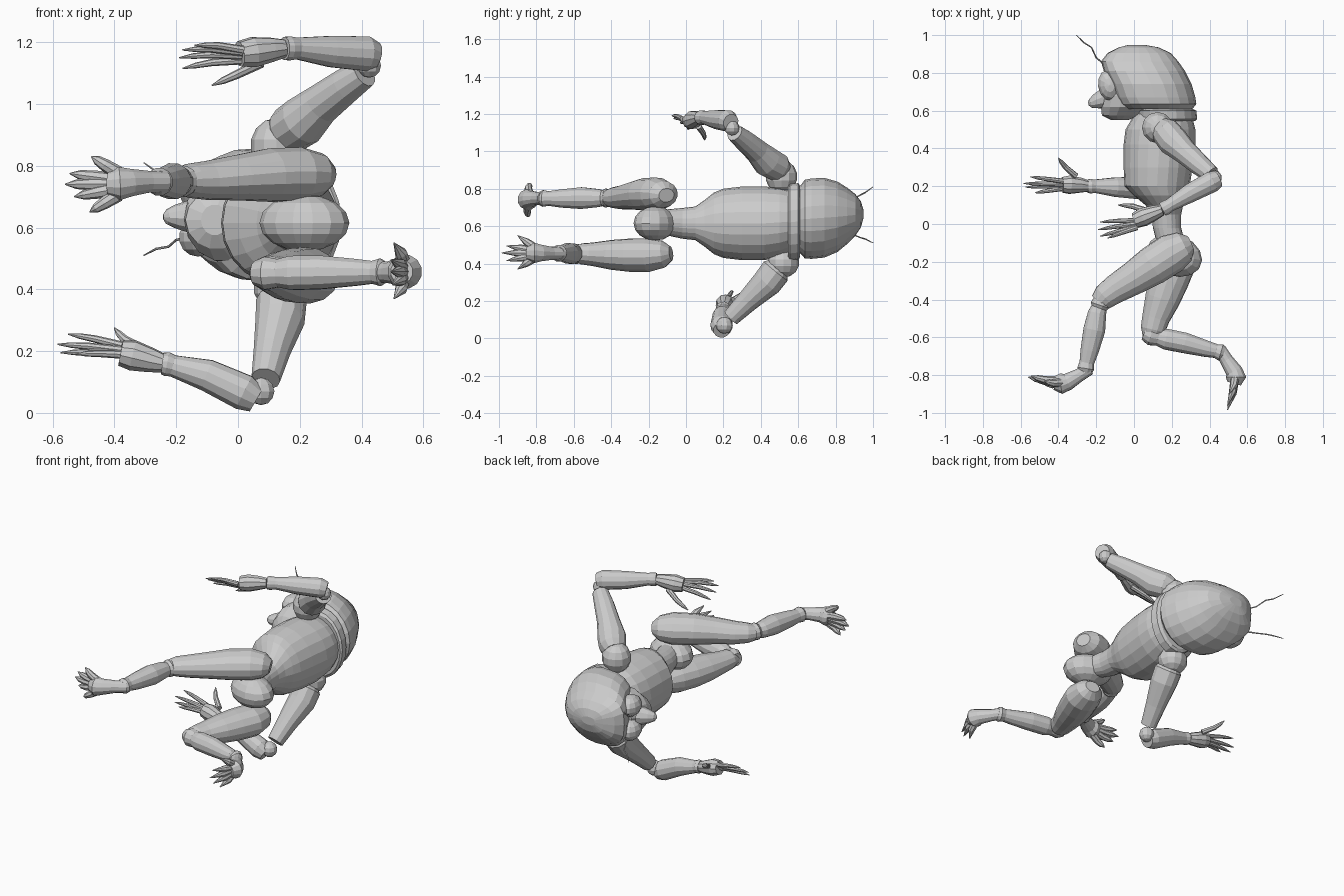
import bpy, bmesh, math
from mathutils import Vector as V

def skin(name, rings):
    """Join rings of points into one closed surface."""
    bm = bmesh.new()
    vr = [[bm.verts.new(p) for p in r] for r in rings]
    n = len(vr[0])
    for a, b in zip(vr, vr[1:]):
        for i in range(n):
            j = (i + 1) % n
            bm.faces.new((a[i], a[j], b[j], b[i]))
    bm.faces.new(vr[0][::-1])
    bm.faces.new(vr[-1])
    bmesh.ops.recalc_face_normals(bm, faces=bm.faces)
    me = bpy.data.meshes.new(name)
    bm.to_mesh(me)
    bm.free()
    ob = bpy.data.objects.new(name, me)
    bpy.context.collection.objects.link(ob)
    return ob

def tube(name, pts, sides=12, flat=1):
    """Tube through (x, y, z, radius) points; flat squashes it in z."""
    P = [V(p[:3]) for p in pts]
    rings, u = [], None
    for i, p in enumerate(P):
        t = (P[min(i + 1, len(P) - 1)] - P[max(i - 1, 0)]).normalized()
        if u is None:
            u = t.orthogonal()
        u = (u - t * u.dot(t)).normalized()
        w = t.cross(u)
        ring = []
        for k in range(sides):
            a = math.tau * k / sides
            d = pts[i][3] * (u * math.cos(a) + w * math.sin(a))
            d.z *= flat
            ring.append(p + d)
        rings.append(ring)
    return skin(name, rings)

def stack(name, rows, sides=20, boxy=1):
    """Upright body part: rows of (y, front x, back x, centre z, half width); boxy < 1 squares the front."""
    rings = []
    for y, x0, x1, cz, rz in rows:
        ring = []
        for k in range(sides):
            a = math.tau * k / sides
            c, s = math.cos(a), math.sin(a)
            e = boxy if c < 0 else 1
            c, s = math.copysign(abs(c) ** e, c), math.copysign(abs(s) ** e, s)
            ring.append(V(((x0 + x1) / 2 + (x1 - x0) / 2 * c, y, cz + rz * s)))
        rings.append(ring)
    return skin(name, rings)

def ball(name, loc, size, seg=14, rot=0):
    bpy.ops.mesh.primitive_uv_sphere_add(segments=seg, ring_count=seg // 2 + 1, location=loc, rotation=(0, 0, rot))
    ob = bpy.context.object
    ob.name = name
    ob.scale = size
    return ob

def digits(name, base, tips, r, spread=0.35, bend=(0, 0, 0)):
    """Pointed fingers or claws fanned out from a palm."""
    b = V(base)
    for i, t in enumerate(tips):
        t = V(t)
        s = b + V((0, (t - b).y, (t - b).z)) * spread * 0.6 + (t - b) * 0.08
        m = s.lerp(t, 0.5) + V(bend)
        q = s.lerp(t, 0.78) + V(bend) * 0.6
        tube(f"{name}_{i + 1}", [(*s, r), (*m, r * 0.85), (*q, r * 0.65), (*t, 0.002)], 8)

# Torso, waist and pelvis
stack("torso", [(-.10, .12, .27, .62, .07), (-.02, .1, .25, .615, .082), (.05, .095, .25, .615, .09),
                (.1, .06, .26, .615, .125), (.15, 0, .28, .615, .165), (.2, -.05, .295, .615, .185),
                (.3, -.055, .31, .615, .197), (.42, -.055, .325, .615, .197), (.5, -.045, .325, .62, .185),
                (.56, -.01, .31, .625, .165), (.6, .03, .27, .63, .12)])
ball("pelvis", (.215, -.165, .615), (.15, .11, .092), rot=-.35)
stack("collar", [(.545, .03, .325, .62, .19), (.555, .02, .335, .62, .205), (.6, .02, .33, .625, .205), (.61, .05, .31, .625, .19)])

# Head with helmet-like hair, squared around the face
stack("hair", [(.61, -.05, .31, .635, .18), (.635, -.08, .33, .638, .21), (.67, -.1, .325, .64, .215),
               (.74, -.125, .305, .645, .213), (.81, -.16, .27, .65, .188), (.86, -.175, .235, .655, .152),
               (.905, -.14, .195, .66, .112), (.935, -.08, .13, .663, .07), (.948, -.03, .06, .665, .025)], 20, .65)
stack("jaw", [(.55, -.12, -.03, .625, .05), (.575, -.17, .03, .625, .095), (.62, -.175, .08, .63, .14),
              (.68, -.165, .1, .635, .15), (.74, -.14, .1, .64, .13)], 14)
tube("nose", [(-.14, .67, .635, .06), (-.2, .65, .635, .04), (-.23, .638, .635, .025), (-.242, .636, .635, .008)], 10)
for side, s in (("left", 1), ("right", -1)):
    ball(f"{side}_eye", (-.13, .735, .643 + s * .075), (.062, .085, .062), 12, .15)
    tube(f"{side}_antenna", [(-.15, .84, .645 + s * .075, .005), (-.2, .88, .65 + s * .09, .004),
                             (-.225, .935, .653 + s * .115, .004), (-.265, .96, .656 + s * .125, .004),
                             (-.305, 1.0, .66 + s * .15, .002)], 6)

# Left arm
ball("left_shoulder", (.125, .51, .865), (.085, .085, .09), 12)
tube("left_upper_arm", [(.14, .51, .9, .06), (.165, .49, .915, .078), (.21, .435, .945, .082),
                        (.27, .38, 1.0, .066), (.35, .31, 1.06, .057), (.41, .26, 1.1, .047)])
ball("left_elbow", (.425, .245, 1.125), (.04, .04, .04), 10)
tube("left_forearm", [(.445, .24, 1.155, .045), (.415, .225, 1.163, .058), (.3, .165, 1.17, .052),
                      (.19, .1, 1.18, .036), (.165, .085, 1.18, .04), (.15, .077, 1.18, .038)])
tube("left_palm", [(.15, .075, 1.18, .03), (.11, .06, 1.176, .04), (.05, .037, 1.168, .05), (.005, .018, 1.162, .042)], 10)
digits("left_finger", (.03, .025, 1.163), [(-.14, -.075, 1.19), (-.18, -.065, 1.175), (-.19, -.03, 1.15), (-.18, .01, 1.115)], .014, .6, (0, .002, .006))
digits("left_thumb", (.09, .055, 1.16), [(-.085, .1, 1.06)], .017, .3, (0, .01, -.002))

# Right arm
ball("right_shoulder", (.14, .52, .405), (.09, .085, .08), 12)
tube("right_upper_arm", [(.14, .5, .38, .06), (.14, .48, .36, .082), (.136, .435, .3, .08),
                         (.11, .33, .2, .06), (.09, .24, .11, .047)])
ball("right_elbow", (.075, .205, .07), (.045, .045, .045), 10)
tube("right_forearm", [(.06, .19, .043, .045), (.02, .19, .066, .06), (-.1, .195, .122, .053),
                       (-.21, .2, .152, .036), (-.23, .2, .158, .04), (-.245, .2, .16, .036)])
tube("right_palm", [(-.24, .2, .16, .03), (-.28, .205, .17, .04), (-.34, .208, .186, .05), (-.38, .208, .194, .042)], 10)
digits("right_finger", (-.36, .208, .188), [(-.525, .165, .19), (-.575, .195, .195), (-.585, .215, .222), (-.55, .25, .255)], .014, .6, (0, 0, .003))
digits("right_thumb", (-.3, .22, .18), [(-.4, .35, .275)], .017, .3, (-.01, 0, -.005))

# Left leg, swung forward
tube("left_thigh", [(.3, -.105, .765, .045), (.265, -.12, .77, .085), (.2, -.155, .772, .107), (.1, -.22, .77, .105), (0, -.285, .762, .09),
                    (-.1, -.345, .753, .077), (-.155, -.385, .752, .068), (-.18, -.415, .75, .055)], 14, .83)
tube("left_shin", [(-.17, -.4, .75, .045), (-.18, -.43, .75, .052), (-.185, -.445, .75, .043), (-.195, -.47, .75, .05),
                   (-.21, -.56, .75, .06), (-.235, -.67, .748, .05), (-.25, -.735, .748, .04), (-.255, -.765, .748, .046), (-.258, -.785, .748, .036)])
tube("left_foot", [(-.235, -.765, .748, .035), (-.29, -.8, .748, .036), (-.35, -.835, .745, .046), (-.385, -.845, .742, .056), (-.42, -.84, .742, .04)], 12)
digits("left_toe", (-.38, -.845, .742), [(-.475, -.83, .83), (-.545, -.805, .775), (-.56, -.81, .74), (-.53, -.82, .7), (-.48, -.84, .65)], .024, .5, (0, -.008, 0))

# Right leg, trailing behind
tube("right_thigh", [(.25, -.08, .455, .045), (.24, -.12, .45, .085), (.225, -.2, .445, .107), (.185, -.3, .445, .105), (.15, -.4, .447, .094),
                     (.115, -.5, .45, .074), (.1, -.56, .452, .066), (.09, -.605, .452, .045)], 14, .85)
tube("right_shin", [(.055, -.575, .452, .04), (.09, -.59, .452, .055), (.13, -.6, .452, .047), (.17, -.61, .453, .057),
                    (.27, -.63, .455, .056), (.38, -.66, .455, .045), (.435, -.673, .455, .038), (.46, -.68, .455, .046), (.475, -.685, .455, .036)])
tube("right_foot", [(.455, -.665, .455, .034), (.49, -.72, .455, .036), (.53, -.78, .457, .046), (.54, -.81, .457, .056), (.53, -.845, .457, .038)], 12)
c = V((.535, -.8, .457))
for i, (x, y, z) in enumerate([(.505, -.9, .55), (.495, -.96, .495), (.495, -.985, .457), (.5, -.96, .415), (.505, -.9, .37)]):
    s = c + V((0, -.01, (z - .457) * .3))
    m = s.lerp(V((x, y, z)), .5) + V((.008, 0, 0))
    tube(f"right_toe_{i + 1}", [(*s, .024), (*m, .02), (x, y, z, .002)], 8)
